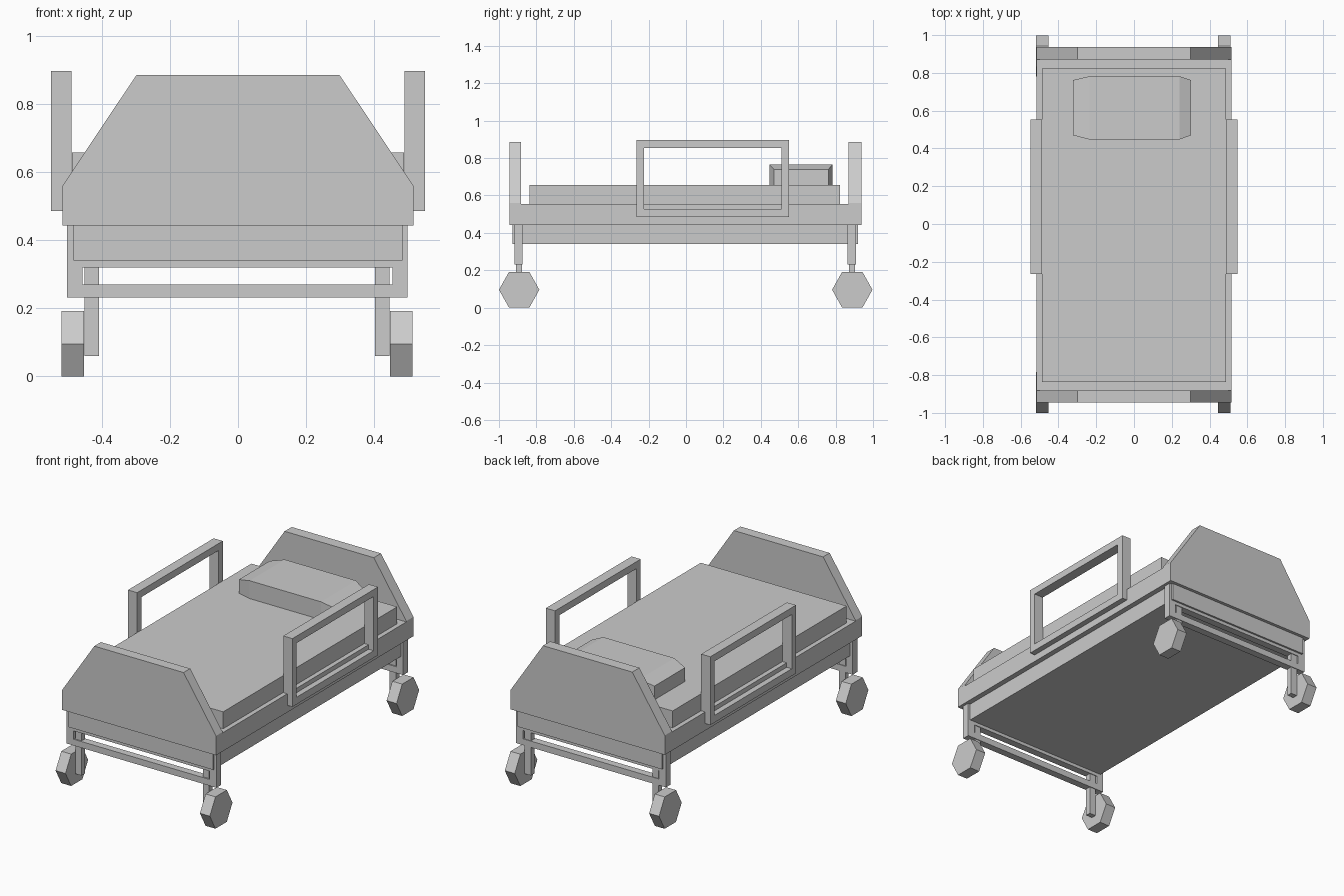
import bpy
from math import cos, sin, pi

cube = bpy.data.objects.get("Cube")
if cube:
    bpy.data.objects.remove(cube, do_unlink=True)

# One plain grey for the whole bed
grey = bpy.data.materials.new("plain_grey")
grey.use_nodes = True
colour = (0.6, 0.6, 0.6, 1)
grey.diffuse_color = colour
grey.node_tree.nodes["Principled BSDF"].inputs["Base Color"].default_value = colour


def make(name, verts, faces):
    mesh = bpy.data.meshes.new(name)
    mesh.from_pydata(verts, [], faces)
    mesh.materials.append(grey)
    obj = bpy.data.objects.new(name, mesh)
    bpy.context.collection.objects.link(obj)
    return obj


def loft(name, loops):
    """Skin a row of equal-length loops and cap both ends."""
    n = len(loops[0])
    verts = [v for loop in loops for v in loop]
    faces = [list(range(n))[::-1], [len(verts) - n + i for i in range(n)]]
    for k in range(len(loops) - 1):
        for i in range(n):
            j = (i + 1) % n
            faces.append([k * n + i, k * n + j, k * n + n + j, k * n + n + i])
    return make(name, verts, faces)


def rect(a0, a1, b0, b1):
    return [(a0, b0), (a1, b0), (a1, b1), (a0, b1)]


def along_x(name, profile, x0, x1):
    return loft(name, [[(x, y, z) for y, z in profile] for x in (x0, x1)])


def along_y(name, profile, y0, y1):
    # Larger y first keeps the normals outward for x-z profiles
    return loft(name, [[(x, y, z) for x, z in profile] for y in (y1, y0)])


def box(name, x, y, z):
    return along_x(name, rect(*y, *z), *x)


def ring(name, outer, inner, lo, hi, axis):
    """Closed rectangular frame, extruded along x or y."""
    def place(p, d):
        return (d, p[0], p[1]) if axis == "x" else (p[0], -d, p[1])
    loops = [(outer, lo), (outer, hi), (inner, hi), (inner, lo)]
    verts = [place(p, d) for loop, d in loops for p in loop]
    faces = []
    for k in range(4):
        m = (k + 1) % 4
        for i in range(4):
            j = (i + 1) % 4
            faces.append([k * 4 + i, k * 4 + j, m * 4 + j, m * 4 + i])
    return make(name, verts, faces)


# Bed body
box("bed_frame", (-0.515, 0.515), (-0.885, 0.87), (0.443, 0.555))
box("lower_deck", (-0.483, 0.483), (-0.927, 0.919), (0.34, 0.443))
box("mattress", (-0.487, 0.487), (-0.837, 0.823), (0.555, 0.657))

# Pillow: full middle with tapered ends
sections = [(-0.323, 0.47, 0.762, 0.74), (-0.235, 0.447, 0.782, 0.765),
            (0.24, 0.447, 0.782, 0.765), (0.302, 0.47, 0.762, 0.74)]
loft("pillow", [[(x, y, z) for y, z in rect(y0, y1, 0.65, top)]
                for x, y0, y1, top in sections])

# End boards with sloping shoulders
board = [(-0.515, 0.443), (0.515, 0.443), (0.515, 0.56),
         (0.298, 0.885), (-0.298, 0.885), (-0.515, 0.56)]
along_y("footboard", board, -0.945, -0.882)
along_y("headboard", board, 0.87, 0.938)

# Side guard rails
for side, s in (("right", -1), ("left", 1)):
    lo, hi = sorted((s * 0.488, s * 0.549))
    ring(side + "_guard_rail", rect(-0.265, 0.552, 0.485, 0.897),
         rect(-0.225, 0.51, 0.528, 0.855), lo, hi, "x")

# Leg frames, caster stems and six-sided wheels
for end, y in (("foot", -0.895), ("head", 0.886)):
    ring(end + "_leg_frame", rect(-0.502, 0.498, 0.232, 0.445),
         rect(-0.457, 0.453, 0.27, 0.32), -y - 0.022, -y + 0.022, "y")
    for side, s in (("right", -1), ("left", 1)):
        off = -0.003
        stem = sorted((s * 0.405 + off, s * 0.447 + off))
        box(f"{end}_{side}_stem", stem, (y - 0.014, y + 0.018), (0.06, 0.335))
        tyre = sorted((s * 0.449 + off, s * 0.515 + off))
        hexagon = [(y + 0.003 + 0.108 * cos(i * pi / 3),
                    0.096 + 0.111 * sin(i * pi / 3)) for i in range(6)]
        along_x(f"{end}_{side}_wheel", hexagon, *tyre)
